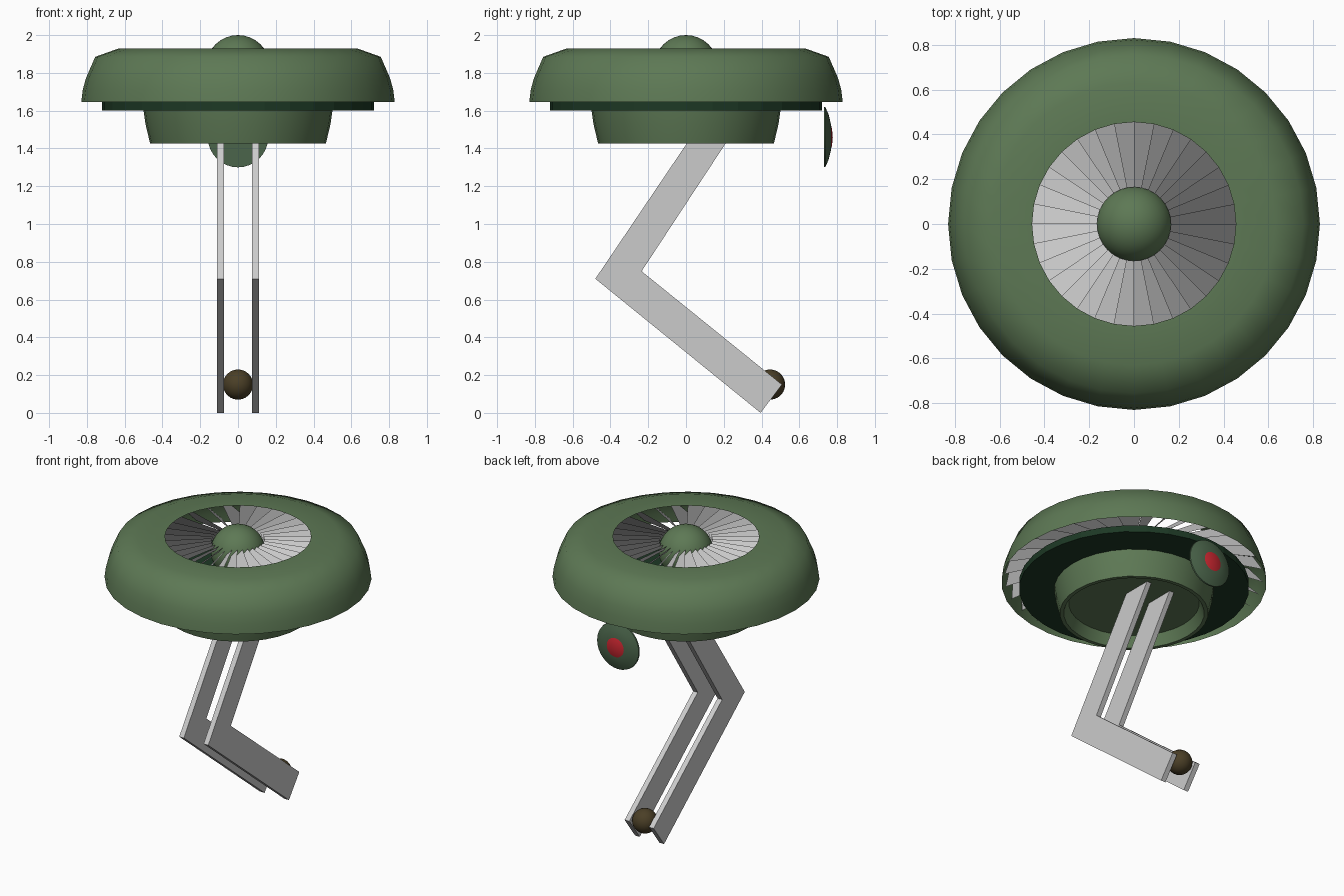
import bpy, bmesh, math
from mathutils import Matrix

if "Cube" in bpy.data.objects:
    bpy.data.objects.remove(bpy.data.objects["Cube"])

SIDES = 32


def material(name, rgb):
    m = bpy.data.materials.new(name)
    m.diffuse_color = (*rgb, 1)
    m.use_nodes = True
    m.node_tree.nodes["Principled BSDF"].inputs["Base Color"].default_value = m.diffuse_color
    return m


GREEN = material("green", (0.11, 0.19, 0.09))
DARK = material("dark_green", (0.012, 0.04, 0.018))
SHADE = material("eye_green", (0.07, 0.13, 0.07))
RED = material("red", (0.6, 0.02, 0.03))
BROWN = material("brown", (0.07, 0.05, 0.02))


def finish(name, bm, mat=None, smooth=None):
    me = bpy.data.meshes.new(name)
    bm.to_mesh(me)
    bm.free()
    ob = bpy.data.objects.new(name, me)
    bpy.context.collection.objects.link(ob)
    if mat:
        me.materials.append(mat)
    if smooth:
        bpy.ops.object.select_all(action='DESELECT')
        ob.select_set(True)
        bpy.context.view_layer.objects.active = ob
        bpy.ops.object.shade_smooth_by_angle(angle=math.radians(smooth))
    return ob


def lathe(name, profile, mat, smooth=None, matrix=None):
    """Revolve (radius, z) points about z; radius 0 closes the shape."""
    bm = bmesh.new()
    vs = [bm.verts.new((r, 0, z)) for r, z in profile]
    edges = [bm.edges.new(p) for p in zip(vs, vs[1:])]
    bmesh.ops.spin(bm, geom=vs + edges, cent=(0, 0, 0), axis=(0, 0, 1),
                   angle=math.tau, steps=SIDES, use_merge=True)
    bmesh.ops.remove_doubles(bm, verts=bm.verts, dist=1e-4)
    bmesh.ops.recalc_face_normals(bm, faces=bm.faces)
    # An open shell's normals must point away from its middle
    z_mid = sum(z for _, z in profile) / len(profile)
    if sum(f.calc_area() * (f.normal.x * f.calc_center_median().x
           + f.normal.y * f.calc_center_median().y
           + f.normal.z * (f.calc_center_median().z - z_mid)) for f in bm.faces) < 0:
        bmesh.ops.reverse_faces(bm, faces=bm.faces)
    if matrix:
        bmesh.ops.transform(bm, matrix=matrix, verts=bm.verts)
    return finish(name, bm, mat, smooth)


def ball(name, loc, r, mat, u=32, v=16):
    bm = bmesh.new()
    bmesh.ops.create_uvsphere(bm, u_segments=u, v_segments=v, radius=r,
                              matrix=Matrix.Translation(loc))
    return finish(name, bm, mat, 30)


# Domed ring shell, open at the top and underneath
lathe("shell", [(0.83, 1.645), (0.822, 1.71), (0.805, 1.772), (0.756, 1.885),
                (0.63, 1.93), (0.455, 1.93)], GREEN, 50)

# Dark base plate
lathe("base_plate", [(0, 1.60), (0.72, 1.60), (0.72, 1.645), (0, 1.645)], DARK)

# Lower bowl with a recessed underside
lathe("lower_bowl", [(0, 1.60), (0.50, 1.60), (0.49, 1.53), (0.465, 1.425),
                     (0.44, 1.425), (0.41, 1.50), (0, 1.50)], GREEN, 20)

# Central fan hub
ball("fan_hub", (0, 0, 1.83), 0.17, GREEN)

# Tilted fan blades running under the shell
bm = bmesh.new()
tilt = math.radians(14)
for i in range(SIDES):
    a = math.tau * i / SIDES
    corners = [(0.165, 1.915, a), (0.165, 1.87, a - tilt),
               (0.81, 1.68, a - tilt), (0.75, 1.88, a)]
    bm.faces.new([bm.verts.new((r * math.cos(t), r * math.sin(t), z))
                  for r, z, t in corners])
finish("fan_blades", bm)

# Round eye disc at the back, facing +y, with a red lens
eye = Matrix.Translation((0, 0.73, 1.46)) @ Matrix.Rotation(-math.pi / 2, 4, 'X')
lathe("eye_disc", [(0, 0), (0.16, 0), (0.158, 0.008), (0.12, 0.025),
                   (0.07, 0.037), (0, 0.037)], SHADE, 30, eye)
lathe("eye_lens", [(0.068, 0.036), (0.045, 0.043), (0, 0.047)], RED, 30, eye)

# Pair of bent leg plates
leg = [(0.054, 1.50), (-0.48, 0.71), (0.395, 0.0), (0.508, 0.15),
       (-0.235, 0.75), (0.258, 1.50)]
for side, name in ((-1, "left_leg"), (1, "right_leg")):
    bm = bmesh.new()
    f = bm.faces.new([bm.verts.new((side * 0.075, y, z)) for y, z in leg])
    ext = bmesh.ops.extrude_face_region(bm, geom=[f], use_keep_orig=True)
    for v in ext["geom"]:
        if isinstance(v, bmesh.types.BMVert):
            v.co.x = side * 0.11
    bmesh.ops.recalc_face_normals(bm, faces=bm.faces)
    finish(name, bm)

# Foot roller between the leg ends
ball("foot_roller", (0, 0.445, 0.15), 0.08, BROWN, 24, 12)
